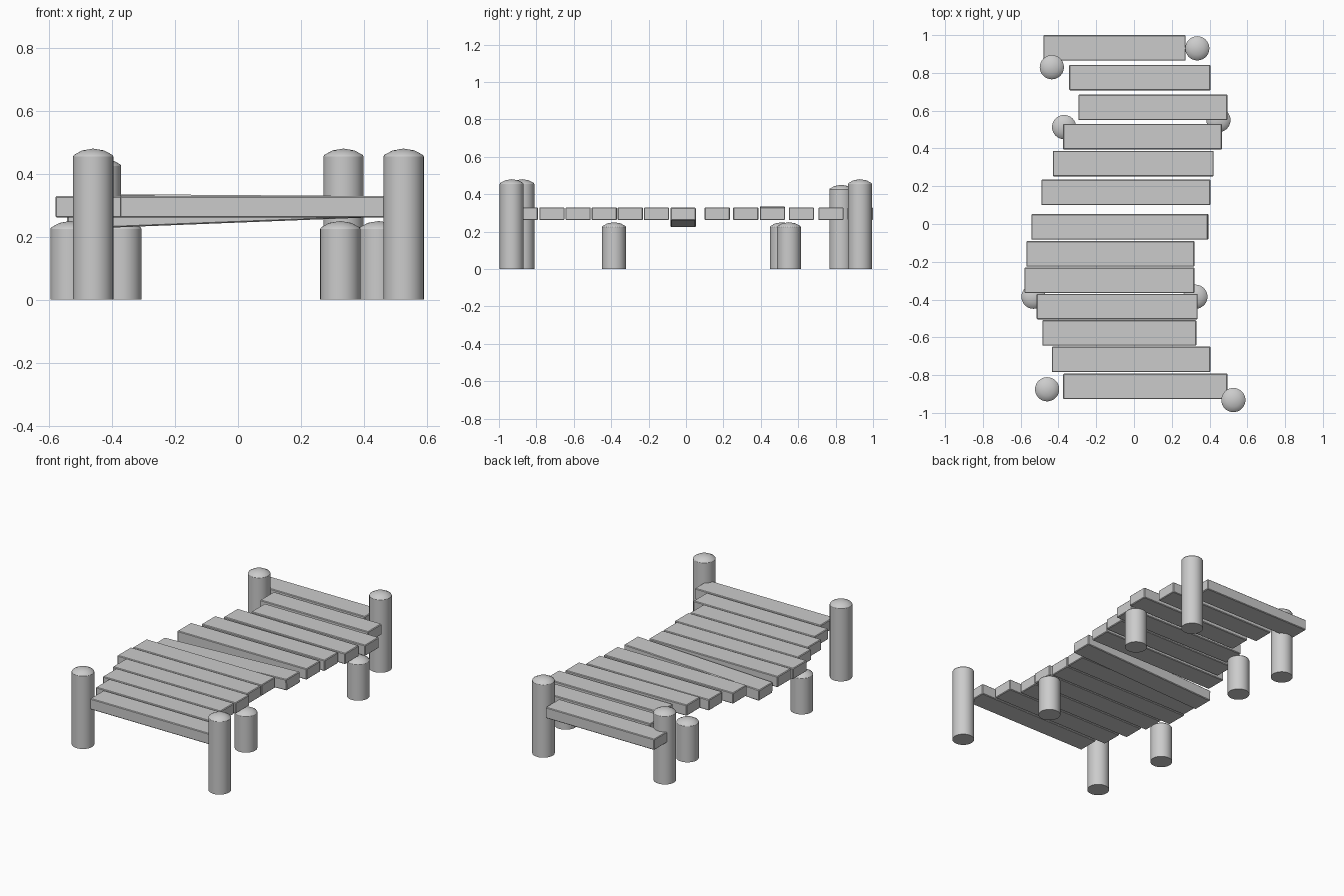
import bpy, bmesh, math

cube = bpy.data.objects.get("Cube")
if cube:
    bpy.data.objects.remove(cube, do_unlink=True)

wood = bpy.data.materials.new("weathered_grey")
wood.use_nodes = True
GREY = (0.6, 0.6, 0.6, 1)
wood.diffuse_color = GREY
wood.node_tree.nodes["Principled BSDF"].inputs["Base Color"].default_value = GREY


def add_object(name, bm):
    bmesh.ops.recalc_face_normals(bm, faces=bm.faces)
    mesh = bpy.data.meshes.new(name)
    bm.to_mesh(mesh)
    bm.free()
    mesh.materials.append(wood)
    obj = bpy.data.objects.new(name, mesh)
    bpy.context.collection.objects.link(obj)
    return obj


def plank(name, x0, x1, y, tilt=0, lift=0):
    """Board with softened edges; tilt is the rise from its right to its left end."""
    bm = bmesh.new()
    bmesh.ops.create_cube(bm, size=1)
    bmesh.ops.scale(bm, vec=(x1 - x0, 0.135, 0.068), verts=bm.verts)
    bmesh.ops.bevel(bm, geom=bm.edges[:], offset=0.004, segments=1, affect='EDGES')
    obj = add_object(name, bm)
    obj.location = ((x0 + x1) / 2, y, 0.295 + lift)
    obj.rotation_euler.y = -math.atan2(tilt, x1 - x0)


def post(name, x, y, height, radius=0.064, sides=32):
    """Round post with a shallow domed cap, spun from a profile."""
    profile = [(0, 0), (radius, 0), (radius, height - 0.025), (radius * 0.95, height - 0.02),
               (radius * 0.55, height - 0.006), (0, height)]
    bm = bmesh.new()
    verts = [bm.verts.new((r, 0, z)) for r, z in profile]
    edges = [bm.edges.new(pair) for pair in zip(verts, verts[1:])]
    bmesh.ops.spin(bm, geom=verts + edges, axis=(0, 0, 1), cent=(0, 0, 0),
                   angle=math.tau, steps=sides)
    bmesh.ops.remove_doubles(bm, verts=bm.verts, dist=0.0005)
    obj = add_object(name, bm)
    obj.location = (x, y, 0)
    bpy.ops.object.select_all(action='DESELECT')
    obj.select_set(True)
    bpy.context.view_layer.objects.active = obj
    bpy.ops.object.shade_smooth_by_angle(angle=math.radians(30))


# Deck boards, front to back: right end, left end, depth position
boards = [(-0.375, 0.495, -0.86), (-0.435, 0.405, -0.717), (-0.485, 0.33, -0.577),
          (-0.515, 0.337, -0.437), (-0.58, 0.32, -0.298), (-0.57, 0.32, -0.158),
          (-0.543, 0.393, -0.015), (-0.49, 0.405, 0.167), (-0.43, 0.422, 0.32),
          (-0.375, 0.465, 0.462), (-0.295, 0.495, 0.617), (-0.343, 0.405, 0.775),
          (-0.48, 0.273, 0.932)]
# The middle board sags to one side, another is slightly lifted
loose = {6: (0.037, -0.019), 9: (-0.006, 0.003)}
for i, (x0, x1, y) in enumerate(boards):
    plank(f"deck_board_{i + 1}", x0, x1, y, *loose.get(i, (0, 0)))

# Tall corner posts
post("front_right_post", -0.46, -0.875, 0.48)
post("front_left_post", 0.526, -0.932, 0.48)
post("back_right_post", -0.435, 0.83, 0.45)
post("back_left_post", 0.335, 0.93, 0.48)

# Short support posts under the deck
post("front_right_support", -0.532, -0.385, 0.25)
post("front_left_support", 0.325, -0.385, 0.25)
post("back_right_support", -0.37, 0.513, 0.25)
post("back_left_support", 0.447, 0.55, 0.25)
